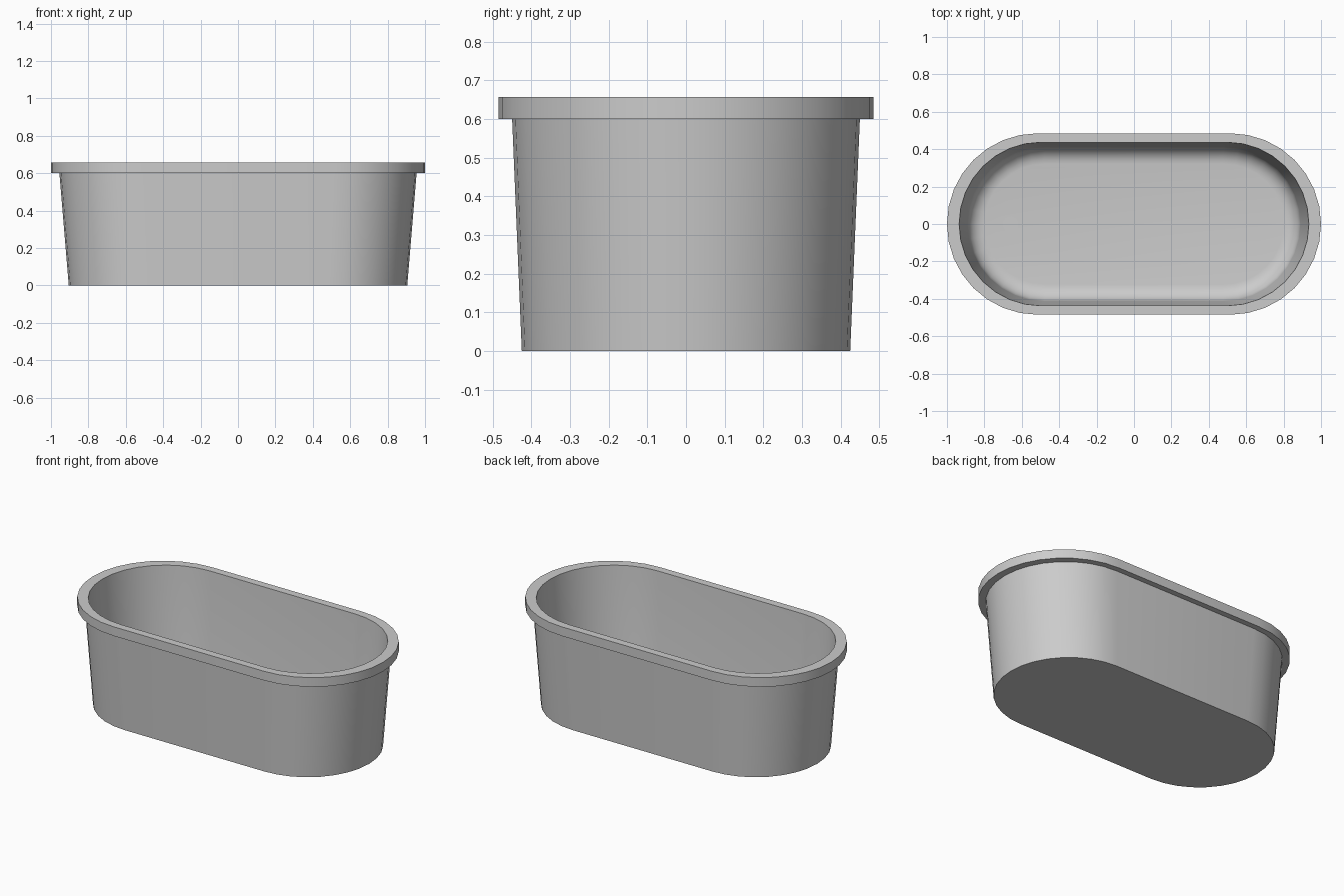
import bpy
import bmesh
from math import sin, cos, pi, radians

cube = bpy.data.objects.get("Cube")
if cube:
    bpy.data.objects.remove(cube)

END_SEGMENTS = 16      # facets on each rounded end
RIM_TOP, RIM_BOTTOM = 0.657, 0.60
FLOOR, FILLET = 0.05, 0.09

grey = bpy.data.materials.new("warm_grey")
grey.use_nodes = True
grey.diffuse_color = (0.6, 0.6, 0.6, 1)
grey.node_tree.nodes["Principled BSDF"].inputs["Base Color"].default_value = grey.diffuse_color


def stadium(half_length, half_width, z):
    """Ring of points: two half circles joined by straight sides."""
    centre = half_length - half_width
    points = []
    for side in (1, -1):
        for i in range(END_SEGMENTS + 1):
            a = -pi / 2 + pi * i / END_SEGMENTS
            points.append((side * (centre + half_width * cos(a)),
                           side * half_width * sin(a), z))
    return points


def loft(name, rings):
    """Skin a list of rings and cap both ends."""
    bm = bmesh.new()
    loops = [[bm.verts.new(p) for p in ring] for ring in rings]
    count = len(loops[0])
    for low, high in zip(loops, loops[1:]):
        for i in range(count):
            j = (i + 1) % count
            bm.faces.new((low[i], low[j], high[j], high[i]))
    bm.faces.new(loops[0][::-1])
    bm.faces.new(loops[-1])
    bmesh.ops.recalc_face_normals(bm, faces=bm.faces)
    mesh = bpy.data.meshes.new(name)
    bm.to_mesh(mesh)
    bm.free()
    mesh.materials.append(grey)
    obj = bpy.data.objects.new(name, mesh)
    bpy.context.collection.objects.link(obj)
    bpy.ops.object.select_all(action='DESELECT')
    obj.select_set(True)
    bpy.context.view_layer.objects.active = obj
    bpy.ops.object.shade_smooth_by_angle(angle=radians(30))
    return obj


# Tapered outer wall, overhanging rim and inner wall
rings = [
    stadium(0.905, 0.425, 0),
    stadium(0.955, 0.45, RIM_BOTTOM),
    stadium(1.0, 0.485, RIM_BOTTOM),
    stadium(1.0, 0.485, RIM_TOP),
    stadium(0.935, 0.437, RIM_TOP),
]

# Rounded transition from inner wall to floor
for step in range(7):
    a = pi / 2 * step / 6
    inset = FILLET * (1 - cos(a))
    rings.append(stadium(0.89 - inset, 0.412 - inset,
                         FLOOR + FILLET * (1 - sin(a))))
loft("tub", rings)

# Thin drain cover on the floor
loft("drain", [stadium(0.04, 0.04, FLOOR - 0.002),
               stadium(0.04, 0.04, FLOOR + 0.004)])
drain = bpy.data.objects["drain"]
bm = bmesh.new()
bm.from_mesh(drain.data)
bmesh.ops.remove_doubles(bm, verts=bm.verts, dist=0.0001)
bm.to_mesh(drain.data)
bm.free()
drain.location.x = -0.66
